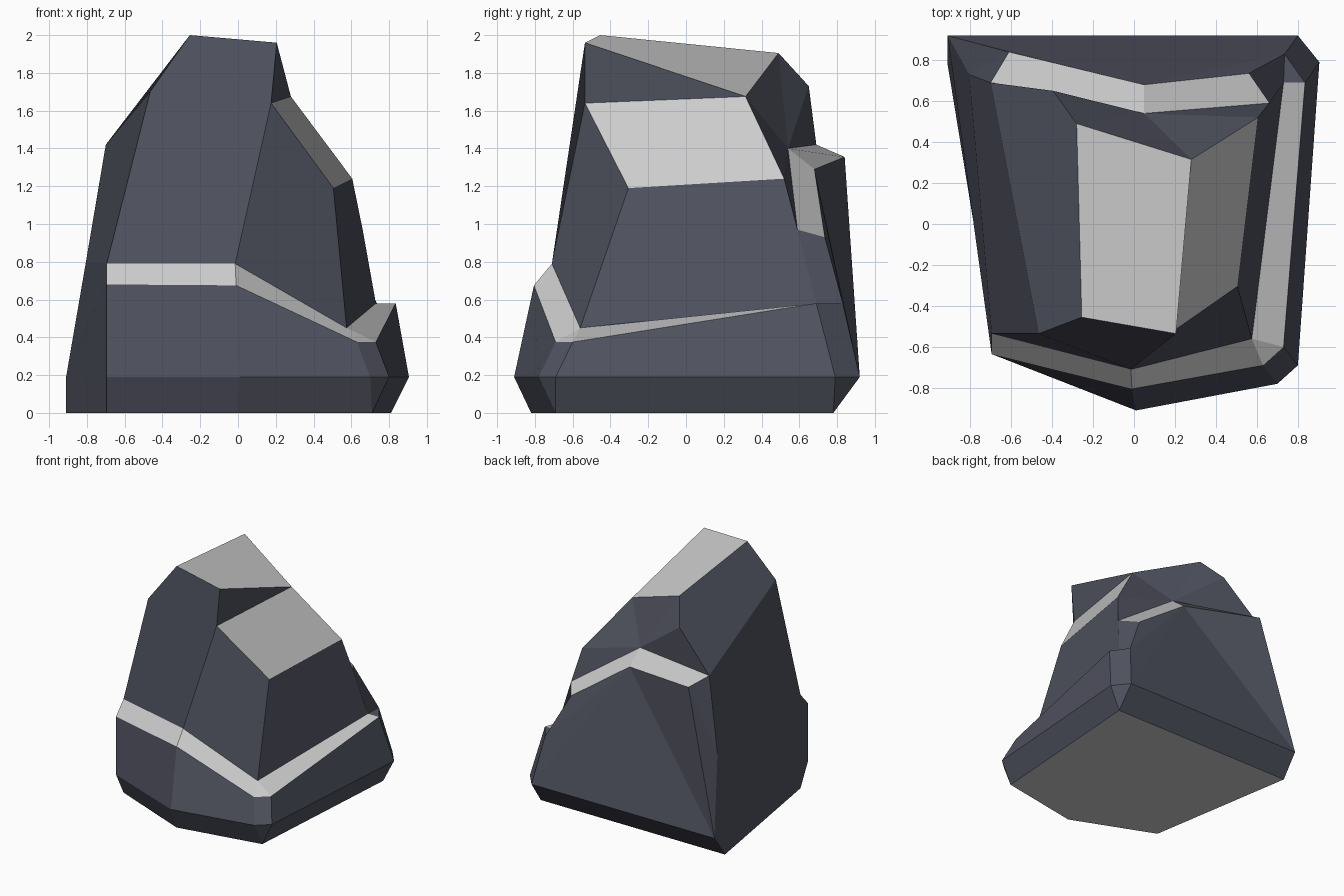
import bpy, bmesh
from mathutils import Vector

if "Cube" in bpy.data.objects:
    bpy.data.objects.remove(bpy.data.objects["Cube"])

bm = bmesh.new()
STONE, LEDGE = 0, 1


def points(*coords):
    return [bm.verts.new(Vector(c)) for c in coords]


def face(*verts, mat=STONE):
    verts = list(dict.fromkeys(verts))          # repeated corners collapse
    if len(verts) > 2:
        f = bm.faces.new(verts)
        f.material_index = mat


def strip(lower, upper, closed=False, mat=STONE):
    n = len(lower)
    for i in range(n if closed else n - 1):
        j = (i + 1) % n
        face(lower[i], lower[j], upper[j], upper[i], mat=mat)


def fan(hub, loop):
    for a, b in zip(loop, loop[1:]):
        face(hub, a, b)


# Foot on the ground and the wider rim above it (back left, then round by the right)
a0, b0, c0, d0, e0 = points((-.91, .78, 0), (.81, .78, 0), (.71, -.69, 0),
                            (0, -.82, 0), (-.695, -.535, 0))
rim = points((-.91, .92, .19), (.80, .92, .19), (.905, .79, .19), (.80, -.69, .19),
             (.70, -.78, .19), (.01, -.91, .19), (-.695, -.635, .19))
face(a0, b0, c0, d0, e0, mat=LEDGE)
strip([a0, b0, b0, c0, c0, d0, e0], rim, closed=True)

# Lower block sides and the sloping ledge round the right and front
outer = points((.735, .83, .58), (.835, .69, .58), (.73, -.60, .375),
               (.63, -.69, .375), (-.01, -.805, .675), (-.695, -.635, .68))
p, c3, d3, e3 = points((.73, .69, .58), (.575, -.56, .45),
                       (-.015, -.71, .79), (-.695, -.535, .79))
strip(rim[1:], outer)
face(outer[0], outer[1], p)
strip(outer[1:], [p, c3, c3, d3, e3], mat=LEDGE)

# Back ledge
back_out = points((-.61, .84, 1.355), (.05, .68, 1.29), (.56, .735, .93))
back_in = points((-.70, .69, 1.42), (.05, .54, 1.40), (.66, .59, .97))
strip(back_out, back_in, mat=LEDGE)
w, = points((-.805, .73, .80))

# Slanted top and the shoulder step on the right
t1, t2, t3, t4 = points((-.255, -.455, 2.0), (.205, -.535, 1.96),
                        (.28, .315, 1.675), (-.28, .49, 1.905))
s1, s3, s4 = points((.175, -.535, 1.64), (.605, .52, 1.24), (.505, -.305, 1.19))
f1, u = points((-.465, -.535, 1.70), (-.395, .65, 1.73))
face(t1, t2, t3, t4, mat=LEDGE)
face(s1, s4, s3, t3, mat=LEDGE)
face(t2, s1, t3)

# Front and right walls
face(e3, d3, s1, t2, t1, f1)
face(d3, c3, s4, s1)
face(c3, p, back_in[2], s3, s4)

# Left walls
face(rim[6], rim[0], w, e3, outer[5])
face(w, back_in[0], f1, e3)
face(f1, back_in[0], u, t4, t1)

# Back walls
face(w, back_out[0], back_in[0])
face(rim[0], w, back_out[0])
fan(back_out[1], [back_out[0], rim[0], rim[1], outer[0], back_out[2]])
face(p, outer[0], back_out[2], back_in[2])
fan(back_in[1], [back_in[0], u, t4, t3, s3, back_in[2]])

bmesh.ops.recalc_face_normals(bm, faces=bm.faces)
mesh = bpy.data.meshes.new("boulder")
bm.to_mesh(mesh)
bm.free()

# Dark stone walls, plain grey ledges
for name, colour in (("dark_stone", (.08, .085, .115, 1)), ("grey_ledge", (.8, .8, .8, 1))):
    m = bpy.data.materials.new(name)
    m.diffuse_color = colour
    m.use_nodes = True
    m.node_tree.nodes["Principled BSDF"].inputs["Base Color"].default_value = m.diffuse_color
    mesh.materials.append(m)

boulder = bpy.data.objects.new("boulder", mesh)
bpy.context.collection.objects.link(boulder)
